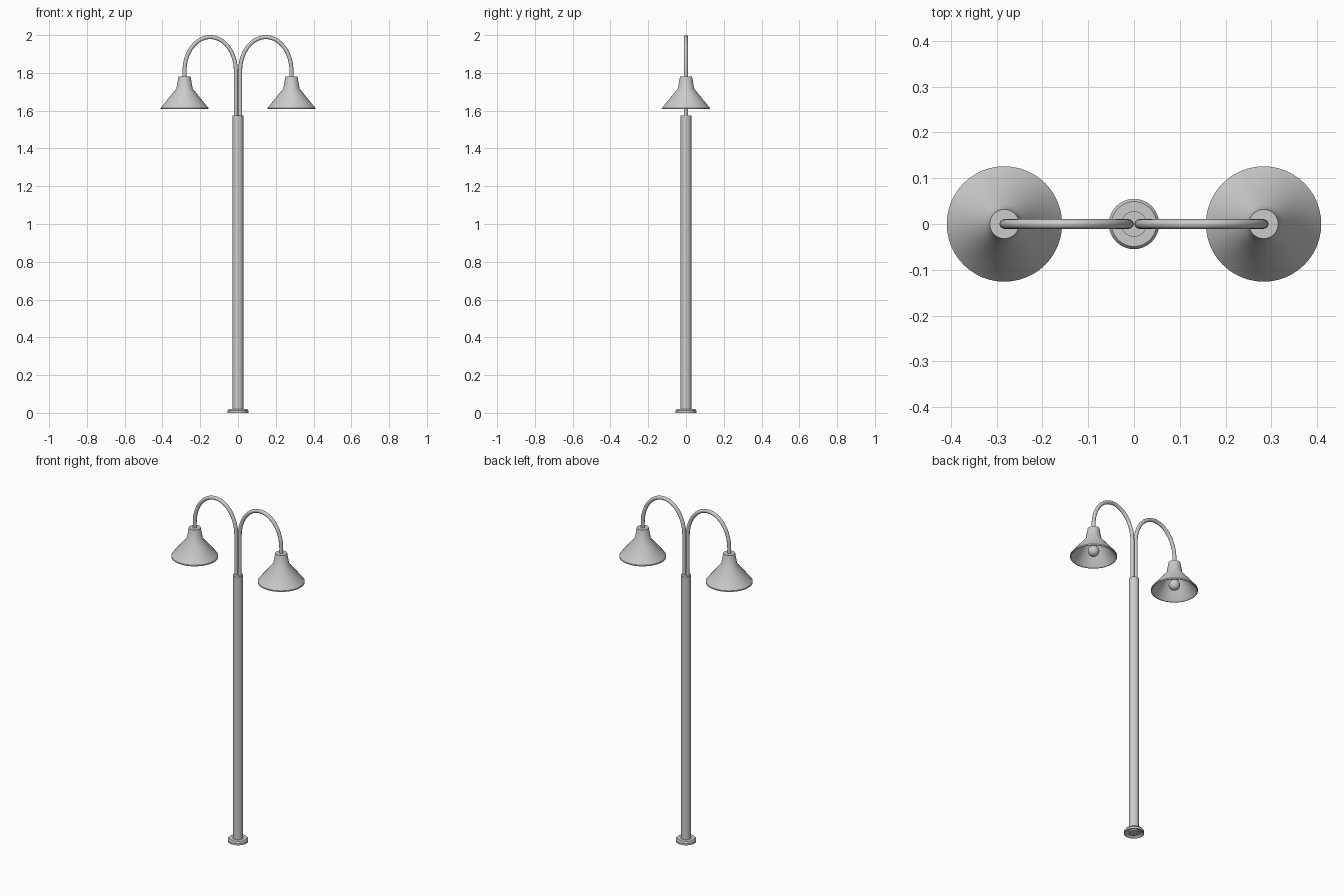
import bpy, bmesh, math

if "Cube" in bpy.data.objects:
    bpy.data.objects.remove(bpy.data.objects["Cube"])

SHADE_X = 0.283
ARM_X = 0.0115


def lathe(name, profile, x=0.0, seg=48):
    """Revolve (radius, z) points round a vertical axis at x."""
    bm = bmesh.new()
    verts = [bm.verts.new((r, 0, z)) for r, z in profile]
    edges = [bm.edges.new(p) for p in zip(verts, verts[1:])]
    bmesh.ops.spin(bm, geom=verts + edges, cent=(0, 0, 0), axis=(0, 0, 1),
                   angle=2 * math.pi, steps=seg)
    bmesh.ops.remove_doubles(bm, verts=bm.verts, dist=1e-5)
    bmesh.ops.recalc_face_normals(bm, faces=bm.faces)
    return finish(name, bm, x)


def finish(name, bm, x=0.0):
    mesh = bpy.data.meshes.new(name)
    bm.to_mesh(mesh)
    bm.free()
    ob = bpy.data.objects.new(name, mesh)
    ob.location.x = x
    bpy.context.collection.objects.link(ob)
    bpy.ops.object.select_all(action='DESELECT')
    ob.select_set(True)
    bpy.context.view_layer.objects.active = ob
    bpy.ops.object.shade_smooth_by_angle(angle=math.radians(30))
    return ob


def tube(name, path, radius, seg=20):
    """Sweep a circle along (x, z) points lying in the y = 0 plane."""
    bm = bmesh.new()
    rings = []
    for i, (x, z) in enumerate(path):
        a, b = path[max(i - 1, 0)], path[min(i + 1, len(path) - 1)]
        d = math.hypot(b[0] - a[0], b[1] - a[1])
        nx, nz = (b[1] - a[1]) / d, -(b[0] - a[0]) / d
        rings.append([bm.verts.new((x + nx * radius * math.cos(t), radius * math.sin(t),
                                    z + nz * radius * math.cos(t)))
                      for t in (2 * math.pi * k / seg for k in range(seg))])
    for r0, r1 in zip(rings, rings[1:]):
        for k in range(seg):
            j = (k + 1) % seg
            bm.faces.new((r0[k], r0[j], r1[j], r1[k]))
    bm.faces.new(rings[0])
    bm.faces.new(rings[-1])
    bmesh.ops.recalc_face_normals(bm, faces=bm.faces)
    return finish(name, bm)


# Pole and hollow foot flange
lathe("pole", [(0, 0.004), (0.028, 0.004), (0.028, 1.575), (0, 1.575)])
lathe("base_flange", [(0.028, 0.012), (0.046, 0.006), (0.051, 0), (0.055, 0),
                      (0.055, 0.012), (0.049, 0.02), (0.028, 0.02)])

# Mirrored arms, shades and bulbs
for side, s in (("left", -1), ("right", 1)):
    cx, rx = (SHADE_X + ARM_X) / 2, (SHADE_X - ARM_X) / 2
    path = [(s * ARM_X, 1.565)]
    for i in range(33):
        a = math.pi * i / 32
        path.append((s * (cx - rx * math.cos(a)), 1.81 + 0.1795 * math.sin(a)))
    path.append((s * SHADE_X, 1.775))
    tube(side + "_arm", path, 0.0105)

    # Thin hollow shade: outer skin down, inner skin back up
    lathe(side + "_shade", [(0, 1.78), (0.032, 1.78), (0.043, 1.717), (0.126, 1.615),
                            (0.126, 1.608), (0.122, 1.608), (0.039, 1.712),
                            (0.029, 1.774), (0, 1.774)], s * SHADE_X)

    # Bulb with its narrow neck
    zc, r = 1.644, 0.031
    ball = [(r * math.sin(math.radians(t)), zc - r * math.cos(math.radians(t)))
            for t in range(0, 151, 10)]
    lathe(side + "_bulb", ball + [(0.0145, 1.70), (0.0145, 1.774)], s * SHADE_X, 24)
